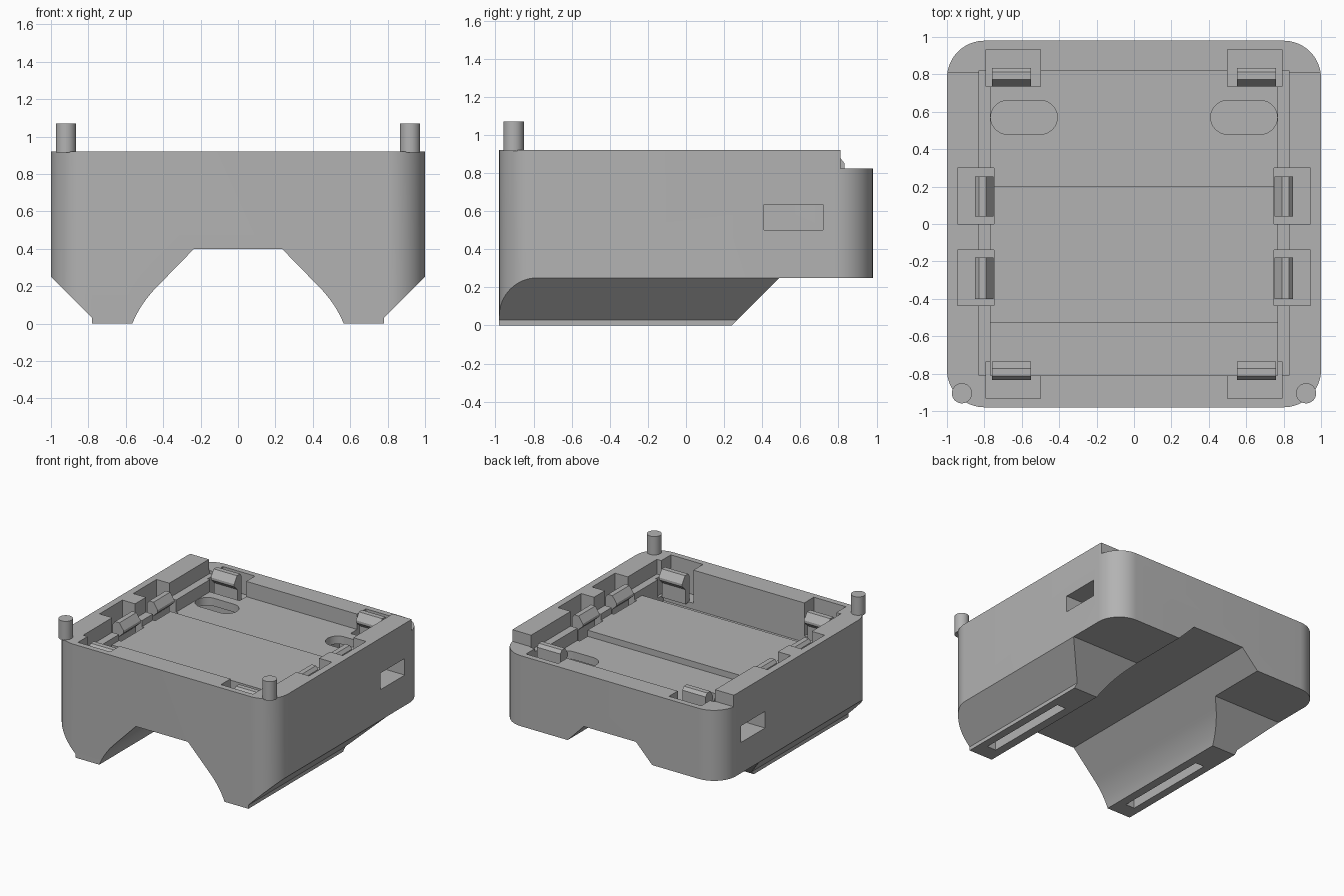
import bpy, bmesh
from math import sin, cos, pi, radians

old = bpy.data.objects.get("Cube")
if old:
    bpy.data.objects.remove(old, do_unlink=True)

grey = bpy.data.materials.new("mid grey")
grey.use_nodes = True
grey.diffuse_color = (0.45, 0.45, 0.45, 1)
grey.node_tree.nodes["Principled BSDF"].inputs["Base Color"].default_value = (0.45, 0.45, 0.45, 1)


def prism(name, points, axis, lo, hi):
    """Extrude a 2D outline along an axis from lo to hi."""
    place = {"x": lambda p, d: (d, p[0], p[1]),
             "y": lambda p, d: (p[0], d, p[1]),
             "z": lambda p, d: (p[0], p[1], d)}[axis]
    bm = bmesh.new()
    ends = [[bm.verts.new(place(p, d)) for p in points] for d in (lo, hi)]
    n = len(points)
    for ring in ends:
        bm.faces.new(ring)
    for i in range(n):
        j = (i + 1) % n
        bm.faces.new((ends[0][i], ends[0][j], ends[1][j], ends[1][i]))
    bmesh.ops.recalc_face_normals(bm, faces=bm.faces)
    mesh = bpy.data.meshes.new(name)
    bm.to_mesh(mesh)
    bm.free()
    mesh.materials.append(grey)
    obj = bpy.data.objects.new(name, mesh)
    bpy.context.collection.objects.link(obj)
    return obj


def box(x, y, z):
    outline = [(x[0], y[0]), (x[1], y[0]), (x[1], y[1]), (x[0], y[1])]
    return prism("cutter", outline, "z", z[0], z[1])


def rounded(cx, cy, hx, hy, r, steps=16):
    """Outline of a rectangle with round corners."""
    pts = []
    for k, (sx, sy) in enumerate(((1, 1), (-1, 1), (-1, -1), (1, -1))):
        for i in range(steps + 1):
            a = (k + i / steps) * pi / 2
            pts.append((cx + sx * (hx - r) + r * cos(a), cy + sy * (hy - r) + r * sin(a)))
    return pts


def boolean(target, tool, operation="DIFFERENCE"):
    mod = target.modifiers.new("cut", "BOOLEAN")
    mod.operation = operation
    mod.solver = "EXACT"
    mod.object = tool
    bpy.context.view_layer.objects.active = target
    bpy.ops.object.modifier_apply(modifier=mod.name)
    bpy.data.objects.remove(tool, do_unlink=True)


def smooth(obj):
    bpy.ops.object.select_all(action="DESELECT")
    obj.select_set(True)
    bpy.context.view_layer.objects.active = obj
    bpy.ops.object.shade_smooth_by_angle(angle=radians(30))


def mirrored(x, s):
    return tuple(sorted((s * x[0], s * x[1])))


# Housing: rounded block trimmed by the front outline with two feet
body = prism("housing", rounded(0, 0, 1, 0.98, 0.2), "z", -0.1, 0.92)
half = [(1.2, 1.2), (1.2, 0.45), (0.78, 0.03), (0.78, 0)]
steps = 8
for i in range(steps + 1):  # curved inner side of the foot
    t = i / steps
    a, b, c = (1 - t) ** 2, 2 * t * (1 - t), t * t
    half.append((0.565 * a + 0.52 * b + 0.43 * c, 0.11 * b + 0.2 * c))
half.append((0.235, 0.4))
outline = half + [(-x, z) for x, z in reversed(half)]
boolean(body, prism("cutter", outline, "y", -1.2, 1.2), "INTERSECT")

# Sloped back ends of the feet, lowered back rim
boolean(body, prism("cutter", [(0.14, -0.1), (0.49, 0.25), (1.1, 0.25), (1.1, -0.1)], "x", -1.1, 1.1))
boolean(body, box((-1.1, 1.1), (0.81, 1.1), (0.825, 1.1)))

# Stepped tray: ledge, middle floor, back floor, front trough
boolean(body, box((-0.83, 0.83), (-0.81, 0.82), (0.80, 1.1)))
boolean(body, box((-0.768, 0.768), (-0.6, 0.82), (0.75, 1.1)))
boolean(body, box((-0.768, 0.768), (0.2, 0.82), (0.70, 1.1)))
boolean(body, box((-0.768, 0.768), (-0.81, -0.53), (0.60, 1.1)))

CLIP_BASE = 0.65
for s in (1, -1):
    # Oval floor openings, side ports and slots under the feet
    boolean(body, prism("cutter", rounded(s * 0.588, 0.57, 0.178, 0.09, 0.0899), "z", 0.56, 1.1))
    boolean(body, box(mirrored((0.41, 1.1), s), (0.41, 0.72), (0.5, 0.635)))
    boolean(body, box(mirrored((0.635, 0.715), s), (-0.85, -0.04), (-0.1, 0.15)))
    # Clip recesses in the side, back and front walls
    for y in ((0.0, 0.3), (-0.435, -0.14)):
        boolean(body, box(mirrored((0.748, 0.945), s), y, (CLIP_BASE, 1.1)))
    for t in (1, -1):
        boolean(body, box(mirrored((0.5, 0.79), s), mirrored((0.735, 0.933), t), (CLIP_BASE, 1.1)))
smooth(body)

# Snap clips: upright arm with an inward hook
hook = [(0.85, CLIP_BASE - 0.01), (0.85, 0.85), (0.83, 0.875), (0.79, 0.875),
        (0.752, 0.82), (0.752, 0.80), (0.795, 0.76), (0.795, CLIP_BASE - 0.01)]
for s, side in ((1, "left"), (-1, "right")):
    profile = [(s * u, z) for u, z in hook]
    for place, lo, hi in (("rear", 0.04, 0.255), ("fore", -0.4, -0.18)):
        prism(f"{side}_{place}_clip", profile, "y", lo, hi)
    for t, end in ((1, "back"), (-1, "front")):
        profile = [(t * (u - 0.017), z) for u, z in hook]
        prism(f"{end}_{side}_clip", profile, "x", *mirrored((0.55, 0.76), s))
    # Locating pegs on the front corners
    peg = prism(f"{side}_peg", rounded(s * 0.92, -0.905, 0.054, 0.054, 0.0539, 8), "z", 0.915, 1.07)
    smooth(peg)
